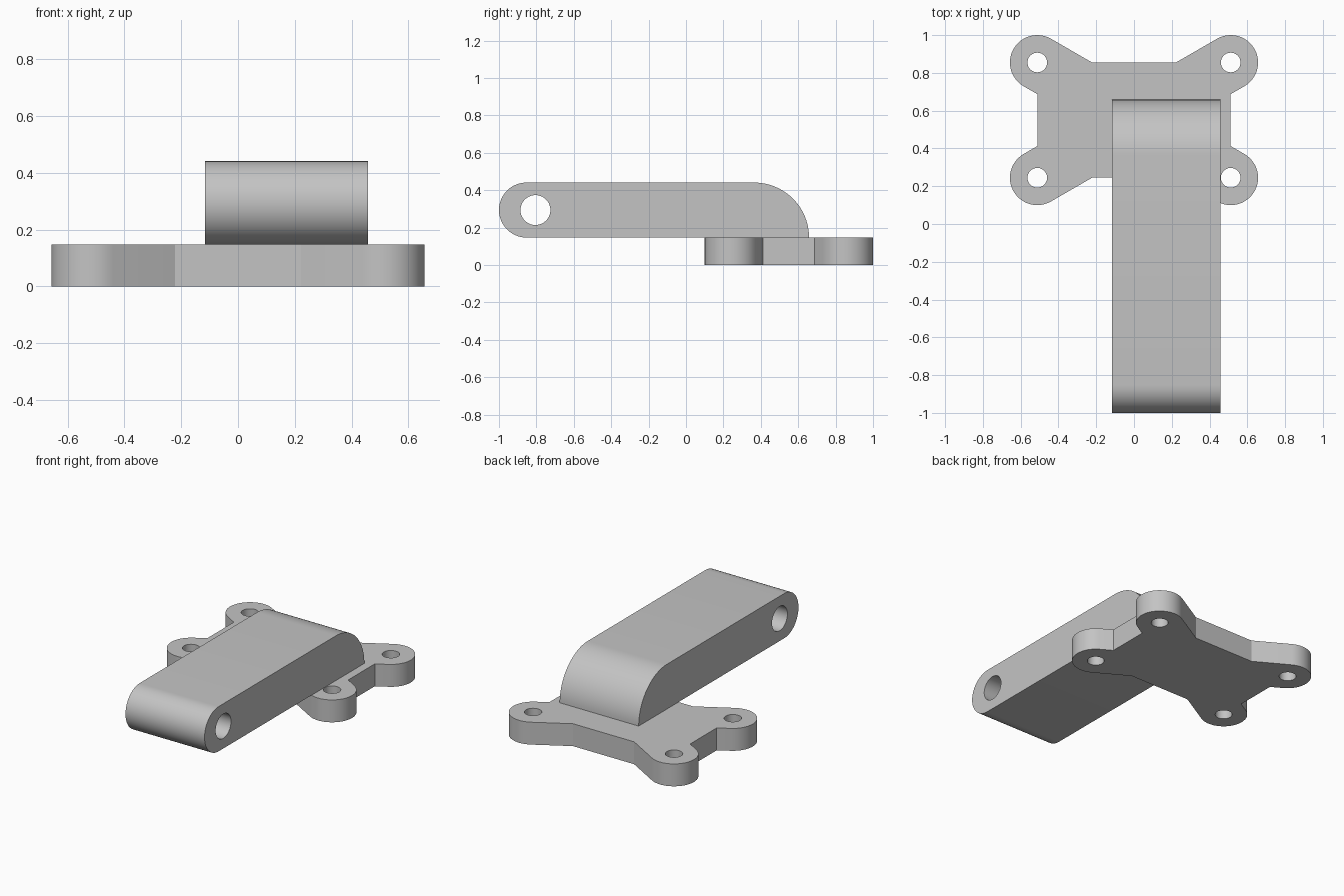
import bpy, bmesh
from math import sin, cos, tan, radians
from mathutils import Matrix

cube = bpy.data.objects.get("Cube")
if cube:
    bpy.data.objects.remove(cube, do_unlink=True)

grey = bpy.data.materials.new("plain grey")
grey.use_nodes = True
grey.diffuse_color = (0.55, 0.55, 0.55, 1)
grey.node_tree.nodes["Principled BSDF"].inputs["Base Color"].default_value = grey.diffuse_color


def arc(cx, cy, r, start, end, steps=24):
    angles = [radians(start + (end - start) * i / steps) for i in range(steps + 1)]
    return [(cx + r * cos(a), cy + r * sin(a)) for a in angles]


def circle(cx, cy, r):
    return arc(cx, cy, r, 0, 360, 40)[:-1]


def extruded(name, loops, depth, matrix):
    """Fill the outline and its holes, then extrude along local z."""
    bm = bmesh.new()
    edges = []
    for loop in loops:
        verts = [bm.verts.new((x, y, 0)) for x, y in loop]
        edges += [bm.edges.new((v, verts[i - 1])) for i, v in enumerate(verts)]
    bmesh.ops.triangle_fill(bm, edges=edges, use_beauty=True, normal=(0, 0, 1))
    top = bmesh.ops.extrude_face_region(bm, geom=bm.faces[:], use_keep_orig=True)
    moved = [v for v in top["geom"] if isinstance(v, bmesh.types.BMVert)]
    bmesh.ops.translate(bm, verts=moved, vec=(0, 0, depth))
    bmesh.ops.recalc_face_normals(bm, faces=bm.faces[:])
    bm.transform(matrix)
    mesh = bpy.data.meshes.new(name)
    bm.to_mesh(mesh)
    bm.free()
    mesh.materials.append(grey)
    obj = bpy.data.objects.new(name, mesh)
    bpy.context.collection.objects.link(obj)
    bpy.ops.object.select_all(action='DESELECT')
    obj.select_set(True)
    bpy.context.view_layer.objects.active = obj
    bpy.ops.object.shade_smooth_by_angle(angle=radians(20))
    return obj


# Mounting plate: one quarter outline with a tangent lug, mirrored both ways
hx, hy, lug = 0.512, 0.305, 0.145
plate_top = 0.147
slope = tan(radians(30))
quarter = [(hx, hy - lug * (cos(radians(30)) - 0.5 * slope) - lug * 0.0 - 0.0)]
quarter[0] = (hx, hy - lug * cos(radians(30)) - lug * 0.5 * slope)
quarter += arc(hx, hy, lug, -60, 120)
quarter += [(hx - lug * 0.5 - lug * cos(radians(30)) / slope, hy)]
outline = []
for sx, sy in ((1, 1), (-1, 1), (-1, -1), (1, -1)):
    outline += [(x * sx, y * sy) for x, y in quarter[::sx * sy]]
bolt_holes = [circle(hx * sx, hy * sy, 0.052) for sx in (1, -1) for sy in (1, -1)]
extruded("mounting_plate", [outline] + bolt_holes, plate_top,
         Matrix.Translation((0, 0.55, 0)))

# Arm: side profile with a round front end and a quarter-round back
height, left, right = 0.294, -0.117, 0.457
r = height / 2
profile = arc(-1 + r, r, r, 270, 90)
profile += arc(0.364, 0, height, 90, 0)
pivot_hole = circle(-0.805, r, 0.08)
side = Matrix(((0, 0, 1, left), (1, 0, 0, 0), (0, 1, 0, plate_top), (0, 0, 0, 1)))
extruded("arm", [profile, pivot_hole], right - left, side)
